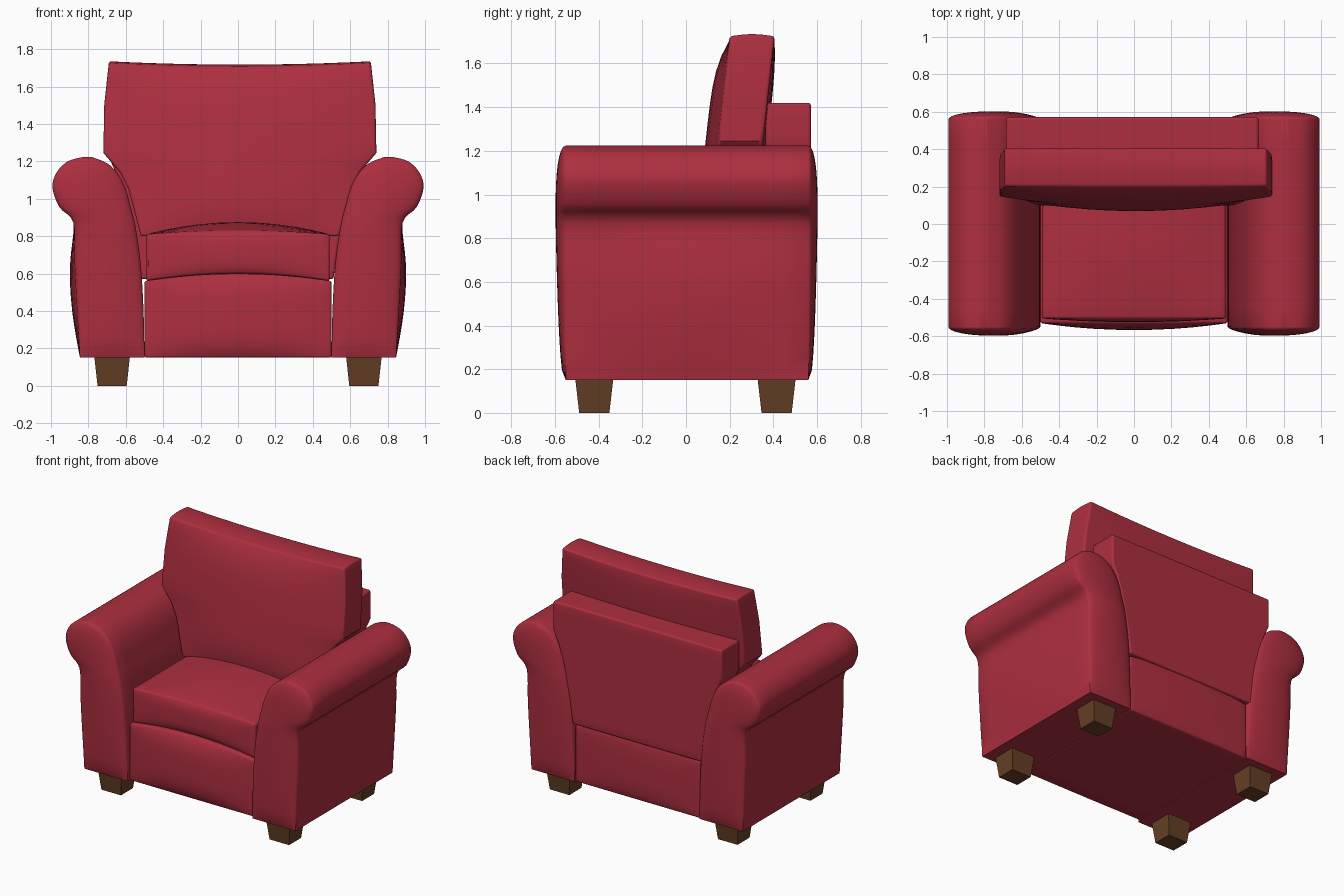
import bpy, bmesh, math

if "Cube" in bpy.data.objects:
    bpy.data.objects.remove(bpy.data.objects["Cube"])


def material(name, rgb):
    m = bpy.data.materials.new(name)
    m.diffuse_color = (*rgb, 1)
    m.use_nodes = True
    m.node_tree.nodes["Principled BSDF"].inputs["Base Color"].default_value = m.diffuse_color
    return m


RED = material("red fabric", (0.42, 0.028, 0.05))
BROWN = material("brown wood", (0.13, 0.05, 0.018))


def finish(bm, name, mat, bevel=0.0, mirror=False, angle=40):
    bmesh.ops.recalc_face_normals(bm, faces=bm.faces)
    if bevel:
        sharp = [e for e in bm.edges if e.calc_face_angle(0) > math.radians(48)]
        bmesh.ops.bevel(bm, geom=sharp, offset=bevel, segments=3, profile=0.5,
                        affect='EDGES', clamp_overlap=True)
    me = bpy.data.meshes.new(name)
    bm.to_mesh(me)
    bm.free()
    me.polygons.foreach_set("use_smooth", [True] * len(me.polygons))
    me.set_sharp_from_angle(angle=math.radians(angle))
    me.materials.append(mat)
    ob = bpy.data.objects.new(name, me)
    bpy.context.collection.objects.link(ob)
    if mirror:
        md = ob.modifiers.new("mirror", 'MIRROR')
        md.use_axis[0] = True
        md.use_mirror_merge = False
    return ob


def resample(pts, n, smooth):
    """Densify a polyline, linearly or as a Catmull-Rom curve."""
    out = []
    for i in range(len(pts) - 1):
        p1, p2 = pts[i], pts[i + 1]
        p0, p3 = pts[max(i - 1, 0)], pts[min(i + 2, len(pts) - 1)]
        for k in range(n):
            t = k / n
            if smooth:
                out.append(tuple(0.5 * (2 * b + (c - a) * t + (2 * a - 5 * b + 4 * c - d) * t * t
                                        + (3 * b - a - 3 * c + d) * t ** 3)
                                 for a, b, c, d in zip(p0, p1, p2, p3)))
            else:
                out.append(tuple(b + (c - b) * t for b, c in zip(p1, p2)))
    return out + [tuple(pts[-1])]


def padded(name, left, right, warp, sub=3, smooth=False, m=14, ny=10, **kw):
    """Closed grid solid between a left and right outline (x, z);
    warp(x, z, s, u, d) -> (x, y, z) places each surface point."""
    L, R = resample(left, sub, smooth), resample(right, sub, smooth)
    n = len(L) - 1
    z0, z1 = L[0][1], L[-1][1]
    bm = bmesh.new()
    V = {}

    def v(i, j, k):
        if (i, j, k) not in V:
            s = (1 - math.cos(math.pi * j / m)) / 2
            x = L[i][0] + (R[i][0] - L[i][0]) * s
            z = L[i][1] + (R[i][1] - L[i][1]) * s
            u = min(max((z - z0) / (z1 - z0), 0), 1)
            V[i, j, k] = bm.verts.new(warp(x, z, s, u, k / ny))
        return V[i, j, k]

    def side(a, b, f):
        for p in range(a):
            for q in range(b):
                bm.faces.new([f(p, q), f(p + 1, q), f(p + 1, q + 1), f(p, q + 1)])

    for e in (0, 1):
        side(n, m, lambda p, q: v(p, q, e * ny))
        side(n, ny, lambda p, q: v(p, e * m, q))
        side(m, ny, lambda p, q: v(e * n, p, q))
    return finish(bm, name, RED, **kw)


def sym(pts, shift=0.0):
    return [(-x + shift, z) for x, z in pts], [(x + shift, z) for x, z in pts]


def arch(s):
    return 1 - (2 * s - 1) ** 2


def depth(y0, y1, d, front, back):
    """y along the depth, with the end faces pushed outwards."""
    return y0 + (y1 - y0) * d - (front if d == 0 else 0) + (back if d == 1 else 0)


# Rolled arms with domed ends
def arm_warp(x, z, s, u, d):
    dome = 0.055 * math.sqrt(max(arch(s), 0)) * u ** 0.35 * math.sqrt(1 - u ** 8)
    y = depth(-0.55, 0.56, d, dome, dome * 0.9)
    if s > 0.999 and z < 0.87:
        x += 0.03 * math.sin(math.pi * (z - 0.15) / 0.72) * math.sin(math.pi * d)
    return x, y, z


inner = [(.5, .15), (.505, .4), (.52, .65), (.548, .85), (.575, .96),
         (.60, 1.05), (.64, 1.13), (.70, 1.19), (.785, 1.224)]
outer = [(.845, .15), (.86, .4), (.873, .65), (.88, .87), (.955, .955),
         (.992, 1.06), (.97, 1.14), (.91, 1.20), (.825, 1.224)]
padded("arm", inner, outer, arm_warp, sub=4, smooth=True, mirror=True)


# Base between the arms
def base_warp(x, z, s, u, d):
    g = arch(s) * (1 - (2 * u - 1) ** 4)
    return x, depth(-0.53, 0.555, d, 0.037 * g, 0.018 * g), z + 0.04 * arch(s) * u


padded("base", *sym([(.5, .15), (.5, .56)]), base_warp, sub=8, bevel=0.012)


# Seat cushion with a crowned top
def seat_warp(x, z, s, u, d):
    g = arch(s) * (1 - (2 * u - 1) ** 4)
    top = 0.065 * arch(s) * (0.3 + 0.7 * math.sin(math.pi * min(d, 0.6) / 1.2))
    return x, depth(-0.505, 0.25, d, 0.02 * g, 0), z + top * u + 0.04 * arch(s) * (1 - u)


padded("seat_cushion", *sym([(.49, .56), (.49, .81)]), seat_warp, sub=6, bevel=0.014)


# Leaning back cushion that widens over the arms
def back_warp(x, z, s, u, d):
    g = arch(s) * (1 - (2 * u - 1) ** 4)
    y = depth(0, 0.205, d, 0.058 * g, 0.02 * g) + 0.145 + 0.11 * (z - 1.22)
    return x, y, z - 0.018 * arch(s) * u ** 4 + 0.01 * u ** 4 * math.sin(math.pi * d)


padded("back_cushion", *sym([(.53, .80), (.56, .92), (.595, 1.05), (.64, 1.14),
                             (.73, 1.245), (.725, 1.5), (.70, 1.725)], 0.01),
       back_warp, bevel=0.016)

# Back frame behind the cushion
padded("back_frame", *sym([(.52, .57), (.545, .75), (.595, 1.0), (.635, 1.12),
                           (.675, 1.21), (.675, 1.42)], -0.01),
       lambda x, z, s, u, d: (x, 0.365 + 0.207 * d, z), bevel=0.014)

# Tapered square legs
for name, cy in (("front_leg", -0.42), ("back_leg", 0.415)):
    bm = bmesh.new()
    bmesh.ops.create_cube(bm, size=2)
    for vert in bm.verts:
        up = vert.co.z > 0
        vert.co.x = 0.673 + vert.co.x * (0.095 if up else 0.078)
        vert.co.y = cy + vert.co.y * (0.087 if up else 0.069)
        vert.co.z = 0.155 if up else 0
    finish(bm, name, BROWN, mirror=True, angle=30)
